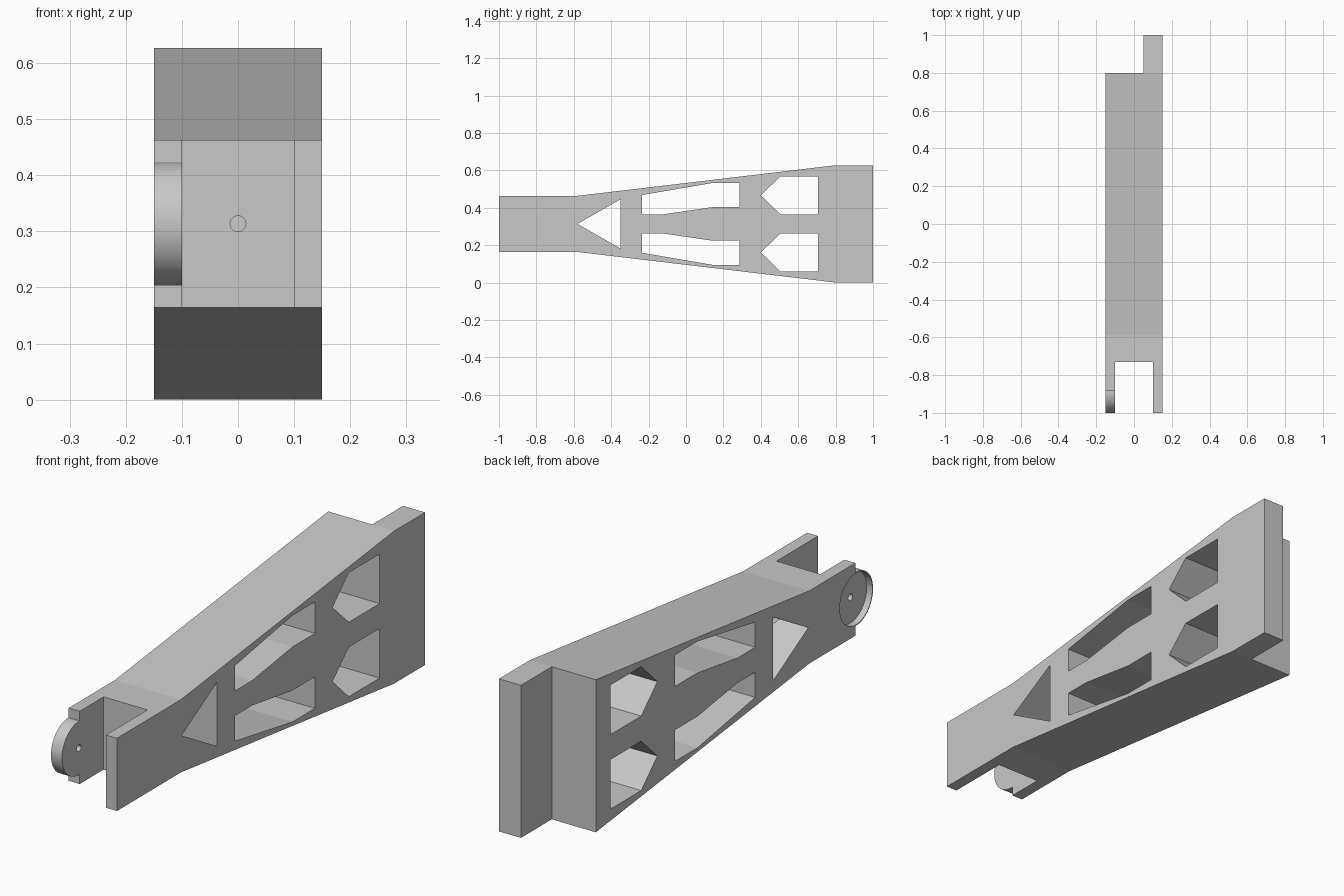
import bpy
import bmesh
from math import radians
from mathutils import Matrix, Vector

cube = bpy.data.objects.get("Cube")
if cube:
    bpy.data.objects.remove(cube, do_unlink=True)

MID_Z = 0.3135      # height of the mirror line
HALF_W = 0.15       # half width of the arm
PIVOT_Y = -0.89     # centre of the round boss

grey = bpy.data.materials.new("light_grey")
grey.use_nodes = True
grey.diffuse_color = (0.58, 0.58, 0.58, 1)
grey.node_tree.nodes["Principled BSDF"].inputs["Base Color"].default_value = (0.58, 0.58, 0.58, 1)


def add_object(name, bm):
    bmesh.ops.recalc_face_normals(bm, faces=bm.faces)
    mesh = bpy.data.meshes.new(name)
    bm.to_mesh(mesh)
    bm.free()
    mesh.materials.append(grey)
    obj = bpy.data.objects.new(name, mesh)
    bpy.context.collection.objects.link(obj)
    return obj


def prism(name, outline, x0, x1):
    """Extrude a (y, z) outline along x."""
    bm = bmesh.new()
    face = bm.faces.new([bm.verts.new((x0, y, z)) for y, z in outline])
    new = bmesh.ops.extrude_face_region(bm, geom=[face])["geom"]
    bmesh.ops.translate(bm, vec=(x1 - x0, 0, 0),
                        verts=[v for v in new if isinstance(v, bmesh.types.BMVert)])
    return add_object(name, bm)


def block(name, x, y, z):
    return prism(name, [(y[0], z[0]), (y[1], z[0]), (y[1], z[1]), (y[0], z[1])], *x)


def rod(name, start, end, radius, sides=64):
    """Cylinder between two points."""
    a, b = Vector(start), Vector(end)
    turn = (b - a).to_track_quat('Z', 'Y').to_matrix().to_4x4()
    bm = bmesh.new()
    bmesh.ops.create_cone(bm, cap_ends=True, segments=sides, radius1=radius, radius2=radius,
                          depth=(b - a).length, matrix=Matrix.Translation((a + b) / 2) @ turn)
    return add_object(name, bm)


def combine(target, tool, operation='DIFFERENCE'):
    tool.hide_render = True
    mod = target.modifiers.new(tool.name, 'BOOLEAN')
    mod.operation = operation
    mod.solver = 'EXACT'
    mod.object = tool
    bpy.context.view_layer.objects.active = target
    bpy.ops.object.modifier_apply(modifier=mod.name)
    bpy.data.objects.remove(tool, do_unlink=True)


def mirrored(points):
    return [(y, 2 * MID_Z - z) for y, z in points]


# Tapered arm body
upper = [(-1, 0.463), (-0.585, 0.463), (0.8, 0.627), (1, 0.627)]
arm = prism("tapered_arm", upper + mirrored(upper)[::-1], -HALF_W, HALF_W)

# Fork slot, rear step and shortened right prong
combine(arm, block("fork_slot", (-0.10, 0.10), (-1.1, -0.73), (-0.1, 0.8)))
combine(arm, block("rear_step", (-0.3, 0.05), (0.8, 1.1), (-0.1, 0.8)))
combine(arm, block("prong_trim", (-0.3, 0.0), (-1.1, -0.885), (-0.1, 0.8)))

# Side windows
triangle = [(-0.58, MID_Z), (-0.35, 0.445), (-0.35, 0.182)]
long_window = [(-0.235, 0.468), (0.14, 0.532), (0.285, 0.532), (0.285, 0.403),
               (0.14, 0.403), (-0.12, 0.365), (-0.235, 0.365)]
arrow_window = [(0.40, 0.466), (0.505, 0.568), (0.705, 0.568), (0.705, 0.365), (0.505, 0.365)]
for shape in (triangle, long_window, mirrored(long_window), arrow_window, mirrored(arrow_window)):
    combine(arm, prism("window", shape, -0.3, 0.3))

# Round boss with recessed outer face and pivot hole
combine(arm, rod("boss", (-HALF_W, PIVOT_Y, MID_Z), (-0.10, PIVOT_Y, MID_Z), 0.11), 'UNION')
combine(arm, rod("recess", (-0.3, PIVOT_Y, MID_Z), (-0.124, PIVOT_Y, MID_Z), 0.106))
combine(arm, rod("pivot_hole", (-0.3, PIVOT_Y, MID_Z), (0, PIVOT_Y, MID_Z), 0.014, 24))

# Bore from the fork into the triangular window
combine(arm, rod("bore", (0, -0.8, MID_Z), (0, -0.45, MID_Z), 0.014, 24))

bpy.ops.object.select_all(action='DESELECT')
arm.select_set(True)
bpy.context.view_layer.objects.active = arm
bpy.ops.object.shade_smooth_by_angle(angle=radians(20))
# Keep the broad flat faces crisp
for poly in arm.data.polygons:
    if poly.area > 0.005:
        poly.use_smooth = False
